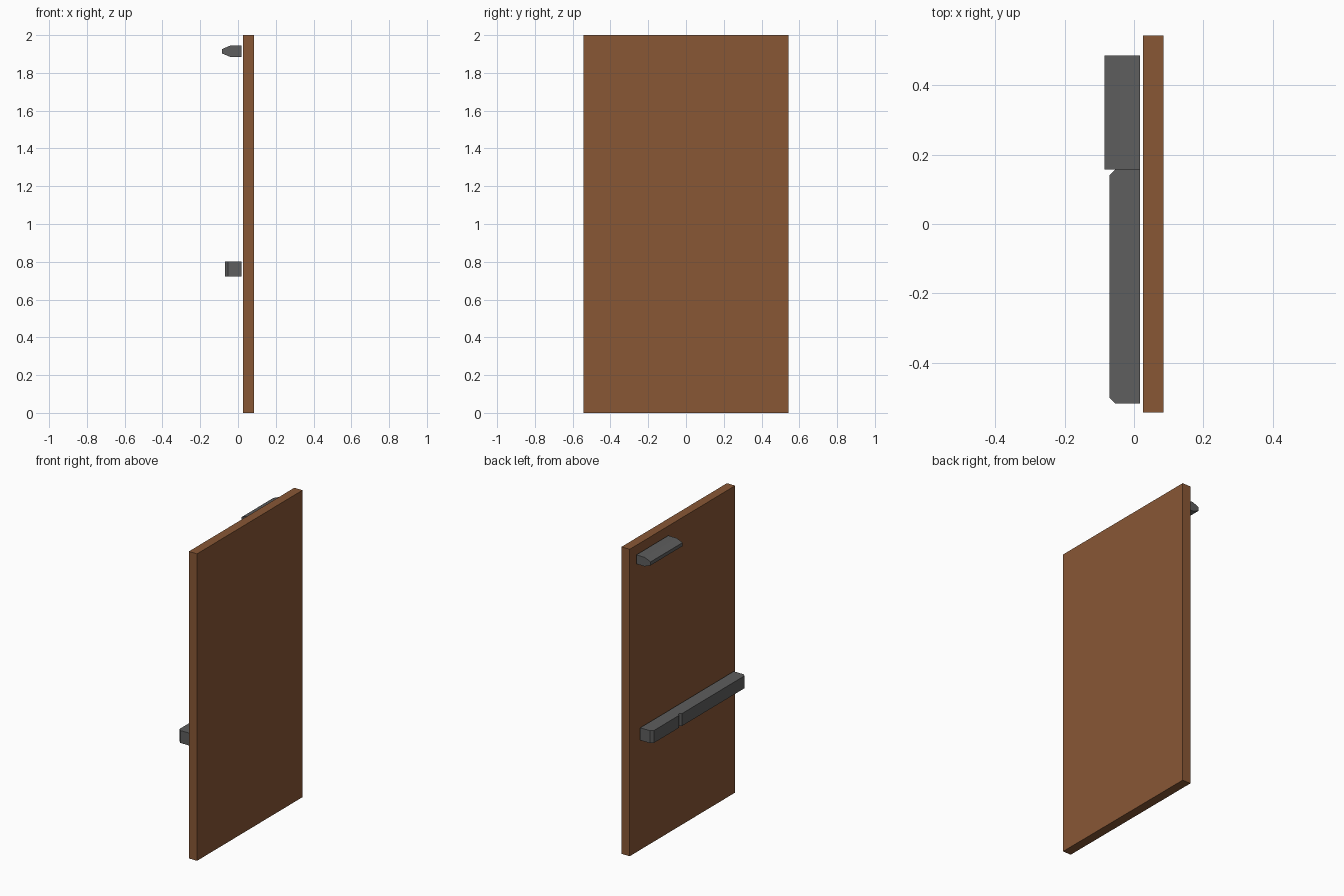
import bpy, bmesh
from mathutils import Vector

if "Cube" in bpy.data.objects:
    bpy.data.objects.remove(bpy.data.objects["Cube"])


def material(name, rgb):
    m = bpy.data.materials.new(name)
    m.diffuse_color = (*rgb, 1)
    m.use_nodes = True
    m.node_tree.nodes["Principled BSDF"].inputs["Base Color"].default_value = m.diffuse_color
    return m


brown = material("brown wood", (0.25, 0.096, 0.036))
grey = material("dark grey metal", (0.112, 0.112, 0.112))


def extrude_profile(name, points, direction, mat):
    """Extrude a closed flat outline of 3D points along a direction."""
    bm = bmesh.new()
    face = bm.faces.new([bm.verts.new(p) for p in points])
    ext = bmesh.ops.extrude_face_region(bm, geom=[face], use_keep_orig=True)
    verts = [g for g in ext["geom"] if isinstance(g, bmesh.types.BMVert)]
    bmesh.ops.translate(bm, verts=verts, vec=Vector(direction))
    bmesh.ops.recalc_face_normals(bm, faces=bm.faces)
    mesh = bpy.data.meshes.new(name)
    bm.to_mesh(mesh)
    bm.free()
    mesh.materials.append(mat)
    ob = bpy.data.objects.new(name, mesh)
    bpy.context.collection.objects.link(ob)
    return ob


# Door panel
W = 0.543
extrude_profile("door_panel",
                [(0.026, -W, 0), (0.085, -W, 0), (0.085, W, 0), (0.026, W, 0)],
                (0, 0, 2), brown)

BACK = 0.018  # rear plane of the hardware, just clear of the door

# Door closer: tapered profile in x-z, run along y
closer = [(BACK, 1.885), (-0.042, 1.885), (-0.085, 1.903),
          (-0.085, 1.926), (-0.042, 1.944), (BACK, 1.944)]
extrude_profile("door_closer", [(x, 0.157, z) for x, z in closer],
                (0, 0.329, 0), grey)

# Push bar: two sections with chamfered ends, meeting in a V groove
FRONT, C = -0.070, 0.016
bar = [(BACK, -0.517)]
for y0, y1 in ((-0.517, 0.157), (0.157, 0.446)):
    bar += [(FRONT + C, y0), (FRONT, y0 + C), (FRONT, y1 - C)]
bar += [(FRONT + C, 0.446), (BACK, 0.446)]
extrude_profile("push_bar", [(x, y, 0.721) for x, y in bar],
                (0, 0, 0.081), grey)
